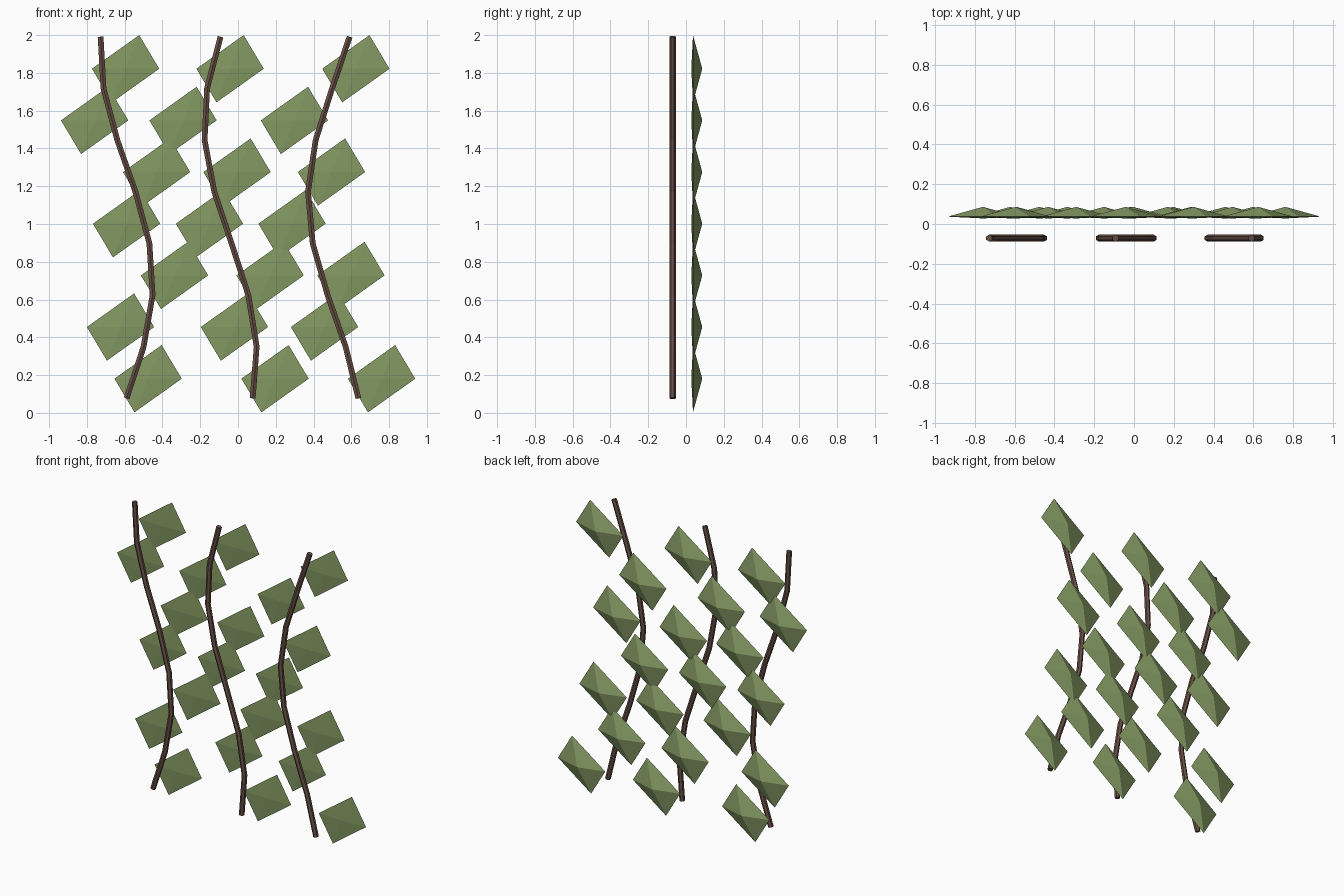
import bpy
import bmesh
from math import sin

cube = bpy.data.objects.get("Cube")
if cube:
    bpy.data.objects.remove(cube, do_unlink=True)


def material(name, rgb):
    mat = bpy.data.materials.new(name)
    mat.use_nodes = True
    mat.diffuse_color = (*rgb, 1)
    mat.node_tree.nodes["Principled BSDF"].inputs["Base Color"].default_value = (*rgb, 1)
    return mat


BARK = material("bark brown", (0.14, 0.08, 0.062))
GREEN = material("leaf green", (0.23, 0.32, 0.125))
STEP = 0.2735      # height between stem joints and between leaf rows


def stem(name, centre, phase):
    """Six-sided faceted tube following a sine wave."""
    curve = bpy.data.curves.new(name, "CURVE")
    curve.dimensions = "3D"
    curve.bevel_depth = 0.0175
    curve.bevel_resolution = 1
    curve.use_fill_caps = True
    line = curve.splines.new("POLY")
    line.points.add(7)
    line.use_smooth = False
    for i, point in enumerate(line.points):
        x = centre + 0.14 * sin(0.7 * i + phase)
        point.co = (x, -0.071, 0.077 + i * STEP, 1)
    curve.materials.append(BARK)
    obj = bpy.data.objects.new(name, curve)
    bpy.context.collection.objects.link(obj)
    bpy.ops.object.select_all(action="DESELECT")
    obj.select_set(True)
    bpy.context.view_layer.objects.active = obj
    bpy.ops.object.convert(target="MESH")


def leaf_mesh():
    """Tilted rectangle, raised to a point behind and barely domed in front."""
    bm = bmesh.new()
    rim = [bm.verts.new((x, 0.037, z)) for x, z in
           ((-0.178, 0), (-0.072, -0.178), (0.178, 0), (0.072, 0.178))]
    front = bm.verts.new((0, 0.028, 0))
    back = bm.verts.new((0, 0.086, 0))
    for a, b in zip(rim, rim[1:] + rim[:1]):
        bm.faces.new((a, b, front))
        bm.faces.new((b, a, back))
    bmesh.ops.recalc_face_normals(bm, faces=bm.faces)
    mesh = bpy.data.meshes.new("leaf")
    bm.to_mesh(mesh)
    bm.free()
    mesh.materials.append(GREEN)
    return mesh


# Three wavy stems
for side, centre, phase in (("right", -0.59, 0), ("middle", -0.04, 1), ("left", 0.51, 2)):
    stem(side + "_stem", centre, phase)

# Leaf rows from the bottom up, one leaf per stem
rows = ((-0.476, 0.196, 0.76), (-0.622, -0.019, 0.458), (-0.336, 0.17, 0.598),
        (-0.59, -0.151, 0.286), (-0.431, -0.005, 0.495), (-0.759, -0.291, 0.299),
        (-0.595, -0.042, 0.624))
leaf = leaf_mesh()
for r, row in enumerate(rows):
    for side, x in zip(("right", "middle", "left"), row):
        obj = bpy.data.objects.new(f"{side}_leaf_{r + 1}", leaf)
        obj.location = (x, 0, 0.181 + r * STEP)
        bpy.context.collection.objects.link(obj)
